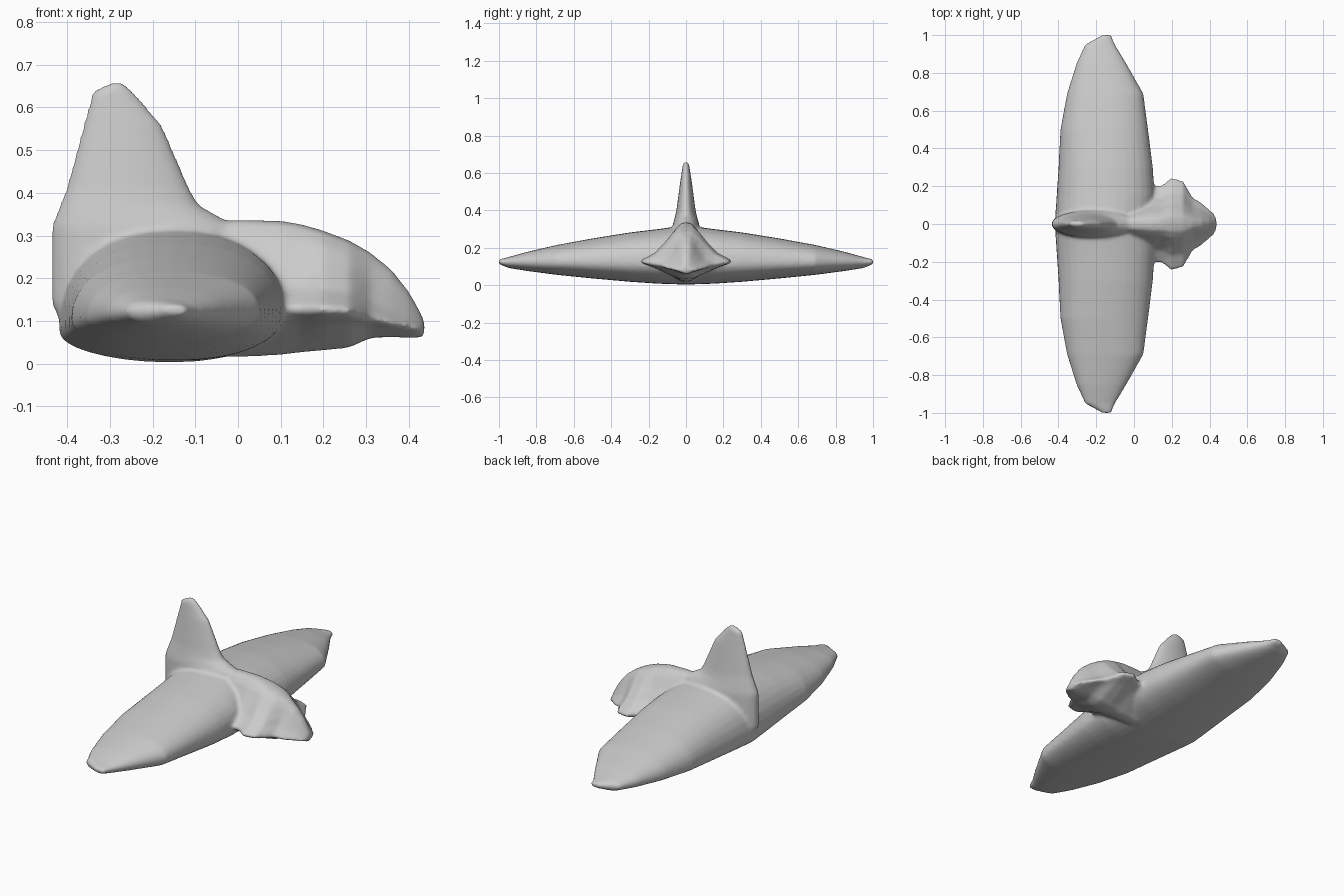
import bpy, bmesh, math

if "Cube" in bpy.data.objects:
    bpy.data.objects.remove(bpy.data.objects["Cube"])


def loft(bm, rings):
    """Skin a list of equal-length rings and cap both ends."""
    loops = [[bm.verts.new(p) for p in ring] for ring in rings]
    for a, b in zip(loops, loops[1:]):
        n = len(a)
        for i in range(n):
            bm.faces.new((a[i], a[(i + 1) % n], b[(i + 1) % n], b[i]))
    bm.faces.new(loops[0][::-1])
    bm.faces.new(loops[-1])


def spow(v, e):
    return math.copysign(abs(v) ** e, v)


def make_object(name, build):
    bm = bmesh.new()
    build(bm)
    bmesh.ops.recalc_face_normals(bm, faces=bm.faces)
    mesh = bpy.data.meshes.new(name)
    bm.to_mesh(mesh)
    bm.free()
    obj = bpy.data.objects.new(name, mesh)
    bpy.context.collection.objects.link(obj)
    return obj


# Wing stations: y, trailing x, leading x, top z, bottom z
WING = [(0, -.42, .10, .32, .003), (.15, -.41, .11, .30, .008),
        (.3, -.40, .10, .282, .018), (.5, -.39, .075, .25, .036),
        (.69, -.355, .05, .215, .055), (.85, -.305, -.04, .178, .076),
        (.95, -.26, -.10, .15, .092), (1.0, -.17, -.12, .138, .112)]


def wing(bm):
    rings = []
    mirrored = [(-s[0], *s[1:]) for s in WING[:0:-1]]
    for y, xt, xl, top, bot in mirrored + WING:
        ring = []
        for i in range(32):
            a = 2 * math.pi * i / 32
            c, s = math.cos(a), math.sin(a)
            # edge line drops towards the tail, less so at the tips
            edge = .125 - .045 * (1 - abs(y)) * max(0, -c)
            x = (xt + xl) / 2 + (xl - xt) / 2 * spow(c, .9)
            z = edge + (top - edge if s > 0 else edge - bot) * spow(s, .9)
            ring.append((x, y, z))
        rings.append(ring)
    loft(bm, rings)


# Head stations: x, half width, top z, bottom z, brim z
HEAD = [(-.12, .12, .325, .02, .125), (0, .17, .338, .015, .125),
        (.10, .20, .335, .02, .125), (.145, .205, .328, .026, .125),
        (.20, .248, .312, .031, .125), (.26, .23, .289, .037, .122),
        (.31, .145, .261, .06, .105), (.36, .112, .22, .062, .092),
        (.40, .08, .17, .06, .085), (.425, .055, .125, .06, .08),
        (.437, .035, .10, .062, .078)]
BELL = [(0, 1), (.16, .97), (.3, .82), (.45, .58), (.68, .26), (1, .04),
        (.97, -.08), (.7, -.32), (.4, -.68), (.15, -.96), (0, -1)]


def head(bm):
    section = BELL + [(-u, v) for u, v in BELL[-2:0:-1]]
    loft(bm, [[(x, w * u, e + v * (t - e if v > 0 else e - b))
               for u, v in section] for x, w, t, b, e in HEAD])


# Fin stations: z, back x, front x, half thickness
FIN = [(.06, -.40, -.04, .05), (.14, -.437, 0, .08), (.32, -.437, .0, .072),
       (.37, -.418, -.09, .058), (.41, -.402, -.113, .05),
       (.56, -.362, -.178, .03), (.638, -.342, -.245, .018),
       (.657, -.30, -.268, .014)]


def fin(bm):
    loft(bm, [[((a + b) / 2 + (b - a) / 2 * math.cos(t), w * math.sin(t), z)
               for t in (2 * math.pi * i / 24 for i in range(24))]
              for z, a, b, w in FIN])


# Join the parts and fuse them into one smooth skin
parts = [make_object("winged_body", wing), make_object("head", head),
         make_object("fin", fin)]
for p in parts:
    p.select_set(True)
bpy.context.view_layer.objects.active = parts[0]
bpy.ops.object.join()
body = parts[0]
fuse = body.modifiers.new("fuse", 'REMESH')
fuse.mode = 'VOXEL'
fuse.voxel_size = .009
fuse.use_smooth_shade = True
blend = body.modifiers.new("blend", 'SMOOTH')
blend.factor = .5
blend.iterations = 8
